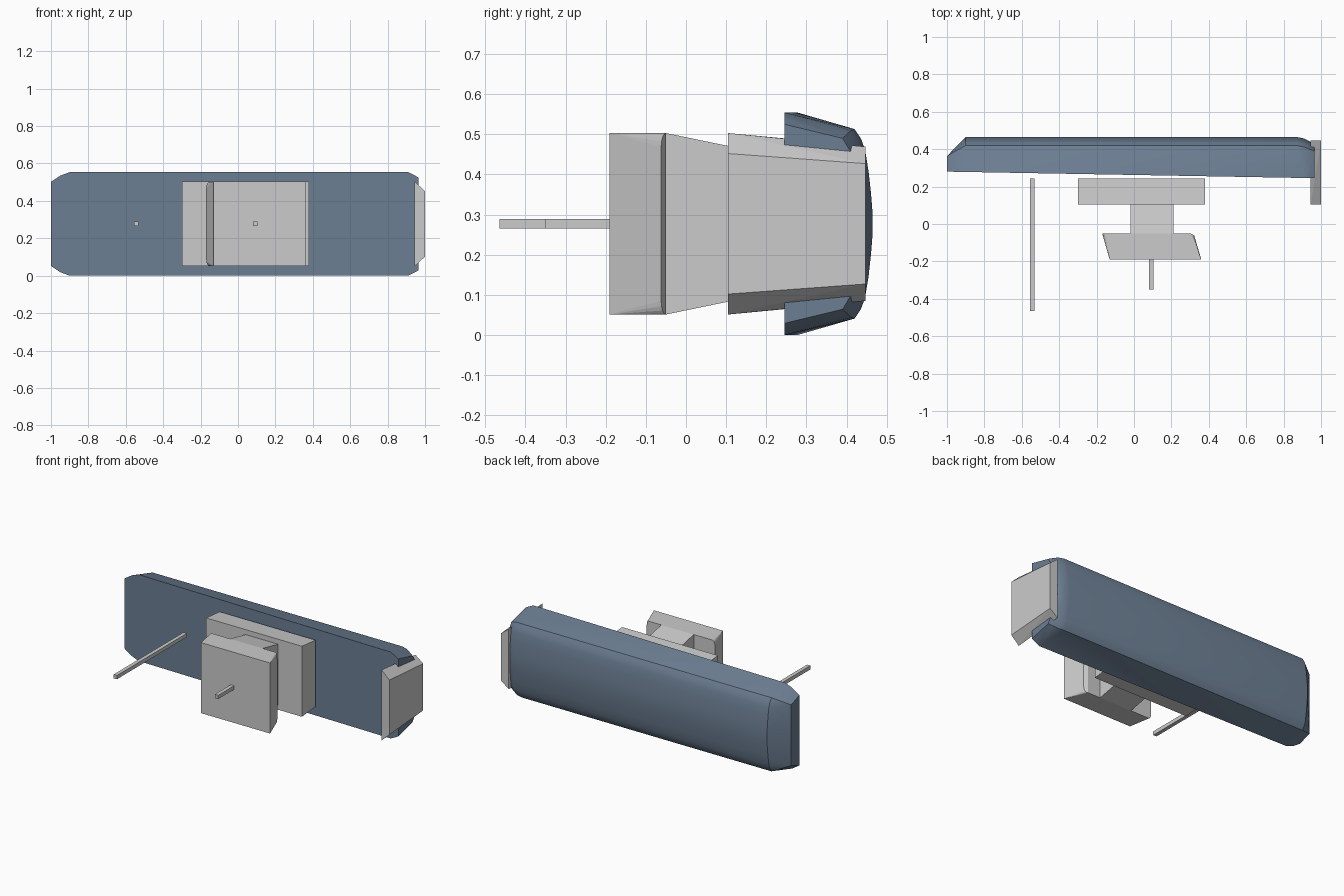
import bpy, bmesh, math

if "Cube" in bpy.data.objects:
    bpy.data.objects.remove(bpy.data.objects["Cube"])

ZC = 0.277  # height of the horizontal symmetry plane


def hull(name, pts, mat=None, smooth=False):
    """Convex solid through points given as (x, y, half height), mirrored about ZC."""
    bm = bmesh.new()
    for x, y, h in pts:
        for s in (-1, 1):
            bm.verts.new((x, y, ZC + s * h))
    res = bmesh.ops.convex_hull(bm, input=bm.verts[:])
    junk = {v for v in res["geom_interior"] + res["geom_unused"]
            if isinstance(v, bmesh.types.BMVert)}
    bmesh.ops.delete(bm, geom=list(junk), context='VERTS')
    bmesh.ops.dissolve_limit(bm, angle_limit=0.01, verts=bm.verts[:], edges=bm.edges[:])
    bmesh.ops.recalc_face_normals(bm, faces=bm.faces[:])
    me = bpy.data.meshes.new(name)
    bm.to_mesh(me)
    bm.free()
    ob = bpy.data.objects.new(name, me)
    bpy.context.collection.objects.link(ob)
    if mat:
        me.materials.append(mat)
    if smooth:
        bpy.ops.object.select_all(action='DESELECT')
        ob.select_set(True)
        bpy.context.view_layer.objects.active = ob
        bpy.ops.object.shade_smooth_by_angle(angle=math.radians(25))
    return ob


def tapered_box(name, x0, x1, y0, h0, y1, h1):
    """Box whose half height changes from h0 at y0 to h1 at y1."""
    return hull(name, [(x, y, h) for x in (x0, x1) for y, h in ((y0, h0), (y1, h1))])


blue = bpy.data.materials.new("slate_blue")
blue.diffuse_color = (0.15, 0.21, 0.29, 1)
blue.use_nodes = True
blue.node_tree.nodes["Principled BSDF"].inputs["Base Color"].default_value = blue.diffuse_color


def front_y(x):
    return 0.28 - 0.0178 * (x + 1)


# Long rounded shell: cross-sections (y, half height) along x
full = [(0.42, 0.236), (0.436, 0.212), (0.446, 0.185), (0.455, 0.13), (0.461, 0.075), (0.465, 0.025)]
sections = [
    (-1.0, 0.225, [(0.363, 0.195)]),
    (-0.95, 0.258, []),
    (-0.9, 0.277, full),
    (0.87, 0.277, full),
    (0.91, 0.277, [(y - 0.008, h - 0.003) for y, h in full]),
    (0.94, 0.262, [(y - 0.024, h - 0.012) for y, h in full]),
    (0.965, 0.248, [(0.39, 0.213), (0.41, 0.18)]),
]
pts = []
for x, h, back in sections:
    pts.append((x, front_y(x), h))
    pts += [(x, y, hh) for y, hh in back]
hull("shell", pts, blue, True)

# End cap with its outer face smaller than the inner one
hull("end_cap", [(0.945, 0.105, 0.226), (1.0, 0.105, 0.175),
                 (0.945, 0.447, 0.192), (1.0, 0.447, 0.15)])

# Mounting block and neck
tapered_box("mount_block", -0.3, 0.38, 0.105, 0.226, 0.243, 0.213)
tapered_box("neck", -0.02, 0.21, -0.05, 0.226, 0.105, 0.194)

# Front plate: sharp front outline, back outline with rounded corners
plate = [(-0.13, -0.19, 0.226), (0.36, -0.19, 0.226)]
for i in range(5):
    a = math.radians(22.5 * i)
    h = 0.192 + 0.034 * math.sin(a)
    dx = 0.02 * (1 - math.cos(a))
    plate += [(-0.17 + dx, -0.05, h), (0.322 - dx, -0.062 + 0.6 * dx, h)]
plate.append((0.30, -0.05, 0.226))
hull("front_plate", plate)

# Square rods
tapered_box("long_rod", -0.557, -0.533, -0.465, 0.012, 0.243, 0.012)
tapered_box("short_rod", 0.081, 0.105, -0.35, 0.012, -0.18, 0.012)
